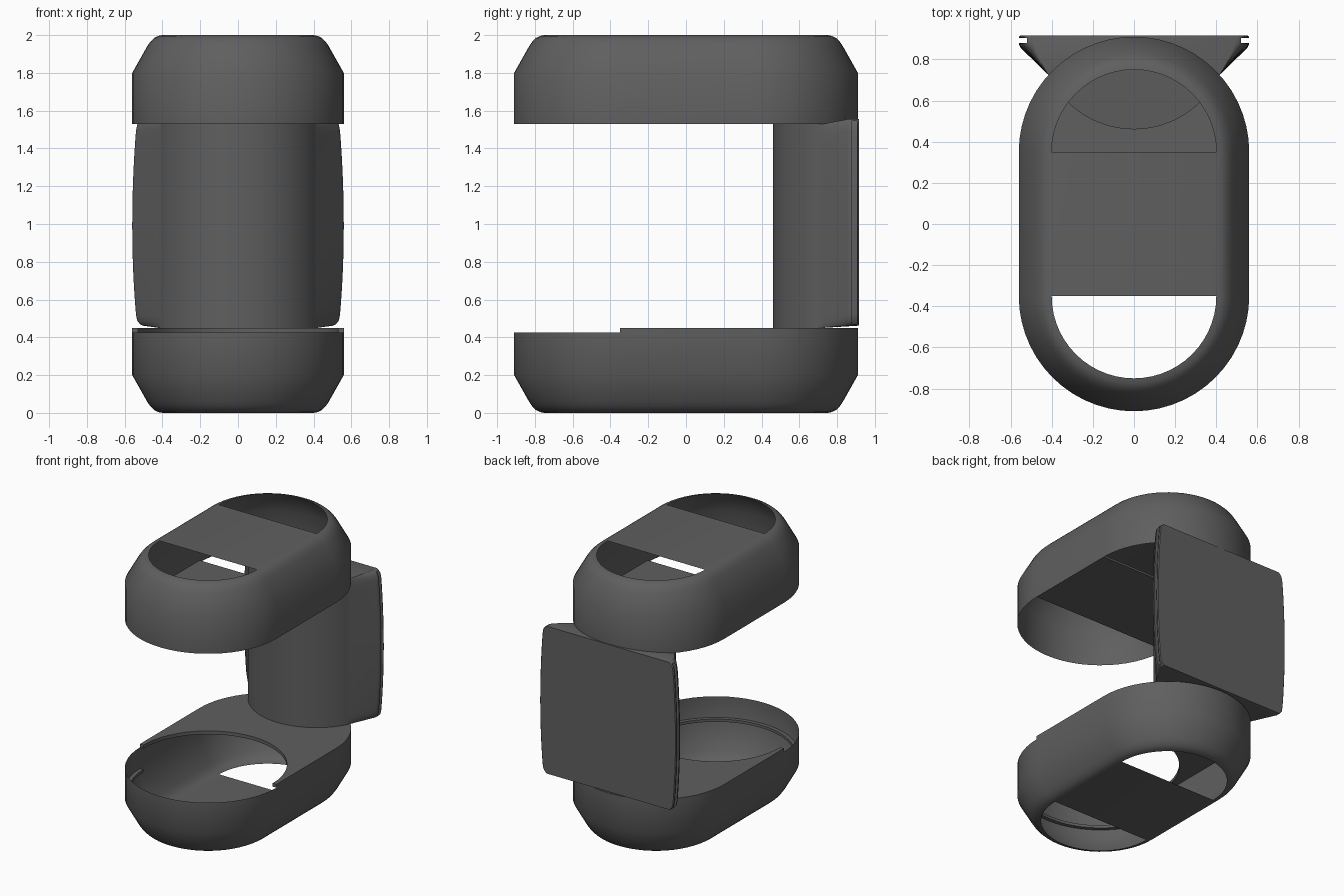
import bpy, bmesh, math

cube = bpy.data.objects.get("Cube")
if cube:
    bpy.data.objects.remove(cube)

R, C, HOLE, SEG = 0.56, 0.35, 0.40, 28   # outer radius, arc centre, hole radius

grey = bpy.data.materials.new("dark_grey")
grey.use_nodes = True
COLOUR = (0.115, 0.115, 0.115, 1)
grey.diffuse_color = COLOUR
grey.node_tree.nodes["Principled BSDF"].inputs["Base Color"].default_value = COLOUR


def finish(name, bm, closed=True):
    if closed:
        bmesh.ops.recalc_face_normals(bm, faces=bm.faces[:])
    mesh = bpy.data.meshes.new(name)
    bm.to_mesh(mesh)
    bm.free()
    mesh.materials.append(grey)
    obj = bpy.data.objects.new(name, mesh)
    bpy.context.collection.objects.link(obj)
    bpy.ops.object.select_all(action='DESELECT')
    obj.select_set(True)
    bpy.context.view_layer.objects.active = obj
    bpy.ops.object.shade_smooth_by_angle(angle=math.radians(32))
    return obj


def arc(radius, cy, start, end):
    angles = [start + (end - start) * i / SEG for i in range(SEG + 1)]
    return [(radius * math.cos(a), cy + radius * math.sin(a)) for a in angles]


def stadium(radius):
    return arc(radius, C, 0, math.pi) + arc(radius, -C, math.pi, 2 * math.pi)


def shell(name, profile):
    """Open stadium wall with a rounded shoulder and a flat bar between two holes."""
    bm = bmesh.new()
    rings = [[bm.verts.new((x, y, z)) for x, y in stadium(r)] for r, z in profile]
    n = len(rings[0])
    for a, b in zip(rings, rings[1:]):
        for i in range(n):
            j = (i + 1) % n
            bm.faces.new((a[i], a[j], b[j], b[i]))
    last = rings[-1]
    bm.faces.new((last[0], last[SEG], last[SEG + 1], last[n - 1]))
    return finish(name, bm)


def slab(name, outline, z, height):
    bm = bmesh.new()
    face = bm.faces.new([bm.verts.new((x, y, z)) for x, y in outline])
    out = bmesh.ops.extrude_face_region(bm, geom=[face])
    for v in out["geom"]:
        if isinstance(v, bmesh.types.BMVert):
            v.co.z += height
    return finish(name, bm)


# Top and bottom shells
shoulder = [(R, 0.2), (0.48, 0.058), (0.465, 0.036), (0.445, 0.016), (0.425, 0.005), (HOLE, 0)]
shell("bottom_shell", [(R, 0.425)] + shoulder)
shell("top_shell", [(R, 1.53)] + [(r, 2 - z) for r, z in shoulder])

# Bar plate closing the middle of the top shell
slab("top_inner_plate", [(R, -C), (R, C), (-R, C), (-R, -C)], 1.53, 0.015)

# Deck of the bottom shell with a round cutout at the front
cut = arc(0.53, -C, math.pi, 0)
slab("bottom_deck", arc(R, C, 0, math.pi) + [(-R, -C)] + cut + [(R, -C)], 0.425, 0.025)

# Thin ledge inside the front wall
ledge = arc(0.558, -C, math.pi, 2 * math.pi) + arc(0.53, -C, 2 * math.pi, math.pi)
slab("front_ledge", ledge, 0.25, 0.02)

# Column: curved front, flared sides, flat back, bowed in height
BACK, ROWS = 0.915, 20
bm = bmesh.new()
rows = []
for k in range(ROWS + 1):
    t = -math.cos(math.pi * k / ROWS)                   # -1 bottom, 1 top
    w = 0.56 - 0.025 * t * t - 0.03 * abs(t) ** 40      # barrel half width
    front = [(x, y, 0) for x, y in arc(0.46, 0.92, math.radians(205), math.radians(335))]
    flare = [(w - 0.01, 0.855, 1), (w, 0.875, 1), (w, BACK - 0.006, 1), (w - 0.006, BACK, 1)]
    left = [(-x, y, f) for x, y, f in reversed(flare)]
    ring = []
    for x, y, f in left + front + flare:
        z = 0.99 + 0.54 * t
        if f and t > 0:
            z += 0.025 * t
        if f and t < 0:
            z -= 0.012 * t
        ring.append(bm.verts.new((x, y, z)))
    rows.append(ring)
n = len(rows[0])
sides = ([], [])
for a, b in zip(rows, rows[1:]):
    for i in range(n):
        j = (i + 1) % n
        f = bm.faces.new((a[i], a[j], b[j], b[i]))
        if a is not rows[0] and b is not rows[-1]:
            if i == 1:
                sides[0].append(f)
            elif i == n - 3:
                sides[1].append(f)
bm.faces.new(rows[0])
bm.faces.new(rows[-1])
bmesh.ops.recalc_face_normals(bm, faces=bm.faces[:])
# Recessed slot along each side edge
for strip in sides:
    bmesh.ops.inset_region(bm, faces=strip, thickness=0.004, use_even_offset=True)
    out = bmesh.ops.extrude_face_region(bm, geom=strip)
    moved = [v for v in out["geom"] if isinstance(v, bmesh.types.BMVert)]
    for v in moved:
        v.co.x -= math.copysign(0.04, v.co.x)
    bmesh.ops.delete(bm, geom=strip, context='FACES')
finish("rear_column", bm)
